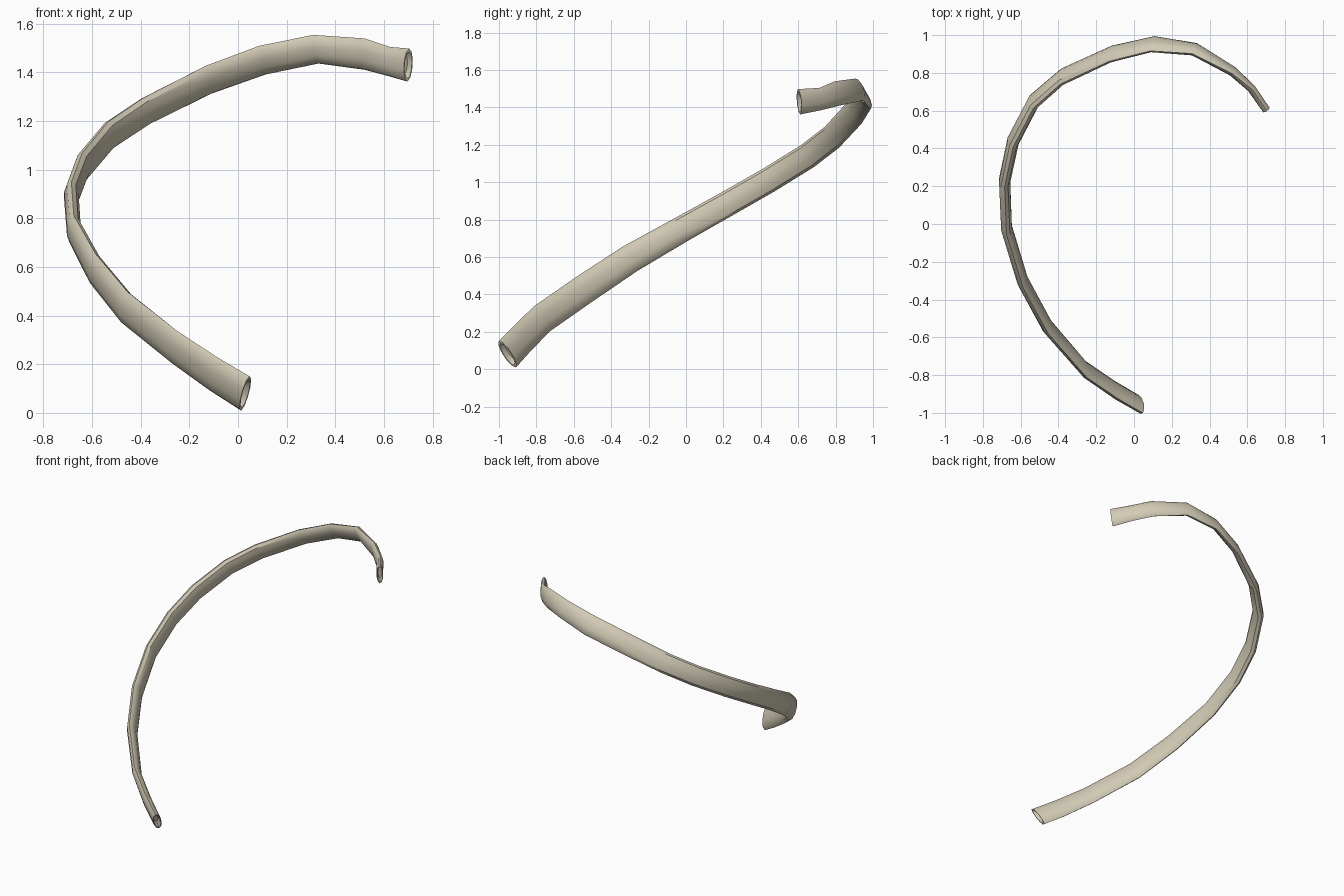
import bpy
import bmesh
import math
from mathutils import Vector

default_cube = bpy.data.objects.get("Cube")
if default_cube:
    bpy.data.objects.remove(default_cube, do_unlink=True)

# Single bone colour
bone = bpy.data.materials.new("warm bone")
bone_colour = (0.64, 0.59, 0.46, 1)
bone.diffuse_color = bone_colour
bone.use_nodes = True
bone.node_tree.nodes["Principled BSDF"].inputs["Base Color"].default_value = bone_colour

# Stations along the rib: centre x, y, z, half width, half thickness, lean
stations = [
    (.03, -.955, .08, .086, .028, .4),
    (-.10, -.88, .16, .083, .03, .4),
    (-.26, -.77, .27, .08, .028, .4),
    (-.46, -.54, .43, .079, .03, .4),
    (-.59, -.30, .59, .076, .03, .4),
    (-.675, -.02, .75, .07, .03, .5),
    (-.685, .23, .89, .068, .031, .5),
    (-.64, .44, 1.01, .068, .032, .5),
    (-.53, .65, 1.14, .068, .032, .5),
    (-.38, .78, 1.24, .068, .031, .5),
    (-.12, .90, 1.37, .07, .028, .5),
    (.10, .952, 1.45, .07, .027, .5),
    (.32, .925, 1.495, .064, .027, .4),
    (.52, .81, 1.475, .066, .024, .2),
    (.62, .72, 1.445, .06, .023, 0),
    (.70, .605, 1.43, .068, .022, 0),
]
SIDES = 10
centres = [Vector(s[:3]) for s in stations]
bm = bmesh.new()


def add_ring(index, scale=1, shift=0):
    """Flattened oval section, square to the path."""
    half_width, half_thick, lean = stations[index][3:]
    last = len(centres) - 1
    along = (centres[min(index + 1, last)] - centres[max(index - 1, 0)]).normalized()
    up = Vector((0, -lean, .9))
    up = (up - along * up.dot(along)).normalized()
    out = along.cross(up)
    ring = []
    for k in range(SIDES):
        a = math.tau * k / SIDES
        offset = up * math.cos(a) * half_width + out * math.sin(a) * half_thick
        ring.append(bm.verts.new(centres[index] + offset * scale + along * shift))
    return ring


# Body rings, with a shallow hollow sunk into each cut end
last = len(stations) - 1
rings = [add_ring(0, .6, .035), add_ring(0, .82)]
rings += [add_ring(i) for i in range(last + 1)]
rings += [add_ring(last, .82), add_ring(last, .6, -.025)]
for a, b in zip(rings, rings[1:]):
    for k in range(SIDES):
        n = (k + 1) % SIDES
        bm.faces.new((a[k], a[n], b[n], b[k]))
bm.faces.new(rings[0])
bm.faces.new(rings[-1])
bmesh.ops.recalc_face_normals(bm, faces=bm.faces[:])

mesh = bpy.data.meshes.new("rib_bone")
bm.to_mesh(mesh)
bm.free()
mesh.materials.append(bone)
rib = bpy.data.objects.new("rib_bone", mesh)
bpy.context.collection.objects.link(rib)

# Smooth sides, crisp end rims
bpy.ops.object.select_all(action="DESELECT")
rib.select_set(True)
bpy.context.view_layer.objects.active = rib
bpy.ops.object.shade_smooth_by_angle(angle=math.radians(35))
